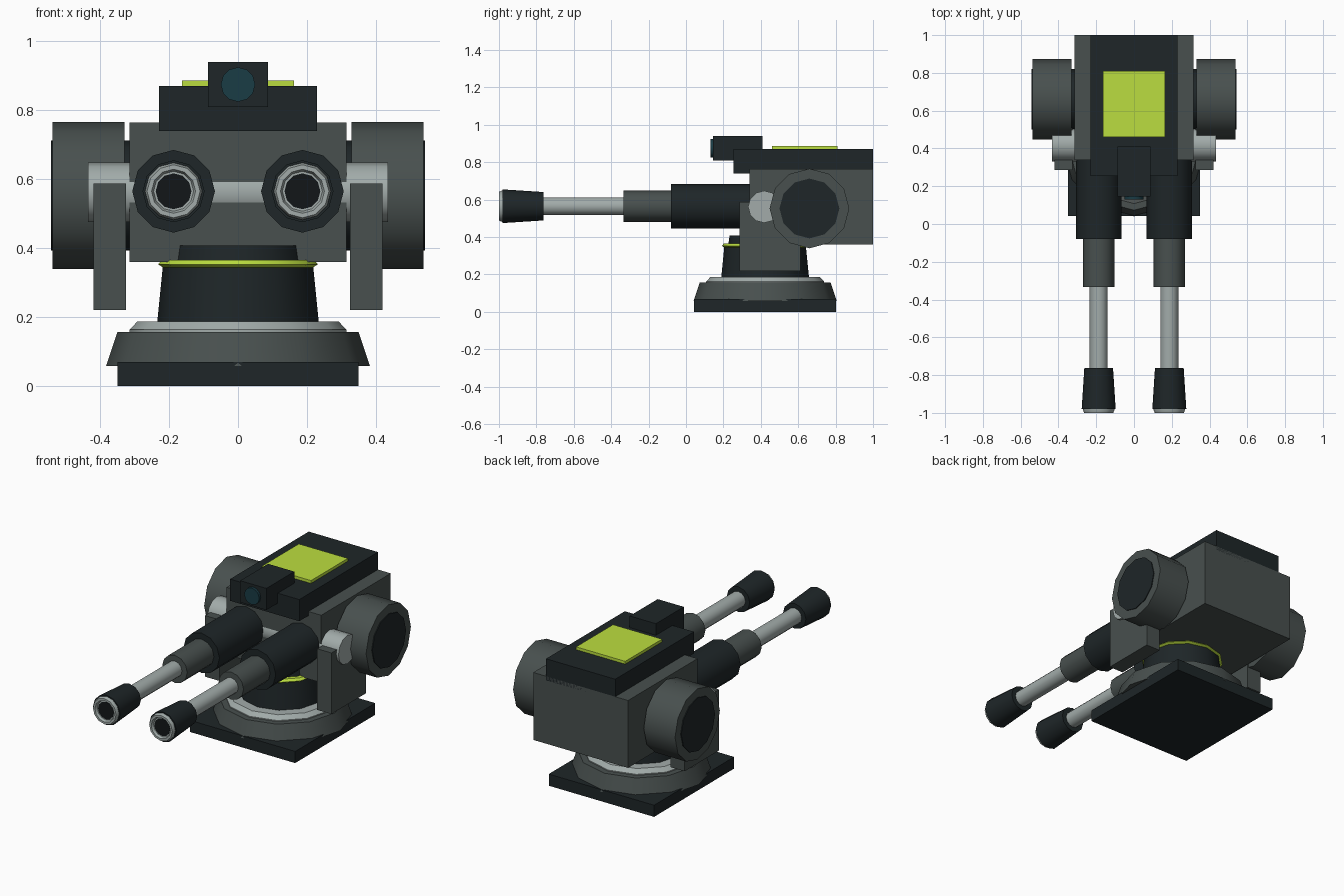
import bpy, bmesh
from math import sin, cos, tau, radians

if "Cube" in bpy.data.objects:
    bpy.data.objects.remove(bpy.data.objects["Cube"])

PALETTE = {
    "dark": (0.013, 0.019, 0.021, 1), "grey": (0.065, 0.08, 0.077, 1),
    "light": (0.36, 0.41, 0.40, 1), "lime": (0.50, 0.73, 0.05, 1),
    "lens": (0.01, 0.045, 0.06, 1), "bore": (0.006, 0.008, 0.009, 1),
}
MATS = {}
for key, rgba in PALETTE.items():
    MATS[key] = bpy.data.materials.new(key)
    MATS[key].diffuse_color = rgba


def finish(name, bm, mat):
    bmesh.ops.recalc_face_normals(bm, faces=bm.faces[:])
    me = bpy.data.meshes.new(name)
    bm.to_mesh(me)
    bm.free()
    me.materials.append(MATS[mat])
    ob = bpy.data.objects.new(name, me)
    bpy.context.collection.objects.link(ob)
    return ob


def box(name, x, y, z, mat):
    """Box from (min, max) pairs."""
    bm = bmesh.new()
    bmesh.ops.create_cube(bm, size=1)
    for v in bm.verts:
        v.co = [lo + (c + 0.5) * (hi - lo) for c, (lo, hi) in zip(v.co, (x, y, z))]
    return finish(name, bm, mat)


def lathe(name, axis, centre, profile, mat, sides=12):
    """Revolve (radius, position) pairs about an axis through centre."""
    bm = bmesh.new()
    rings = []
    for r, h in profile:
        ring = []
        for i in range(sides):
            a, b = r * cos(tau * i / sides), r * sin(tau * i / sides)
            p = {"x": (h, a, b), "y": (a, h, b), "z": (a, b, h)}[axis]
            ring.append(bm.verts.new([c + d for c, d in zip(centre, p)]))
        rings.append(ring)
    for lo, hi in zip(rings, rings[1:]):
        for i in range(sides):
            j = (i + 1) % sides
            bm.faces.new((lo[i], lo[j], hi[j], hi[i]))
    bm.faces.new(rings[0])
    bm.faces.new(rings[-1])
    ob = finish(name, bm, mat)
    bpy.ops.object.select_all(action="DESELECT")
    ob.select_set(True)
    bpy.context.view_layer.objects.active = ob
    bpy.ops.object.shade_smooth_by_angle(angle=radians(35))
    return ob


# Base and turning pedestal
MID = (0, 0.423, 0)
box("base_plate", (-0.35, 0.35), (0.043, 0.803), (0, 0.07), "dark")
lathe("base_ring", "z", MID, [(0.383, 0.058), (0.35, 0.157)], "grey")
lathe("bearing_ring", "z", MID, [(0.315, 0.15), (0.315, 0.163), (0.292, 0.187)], "light")
lathe("pedestal", "z", MID, [(0.235, 0.18), (0.218, 0.35)], "dark")
lathe("pedestal_band", "z", MID,
      [(0.215, 0.342), (0.232, 0.353), (0.22, 0.366)], "lime")
lathe("pedestal_neck", "z", MID, [(0.197, 0.36), (0.19, 0.408)], "dark")

# Housing, roof and sight
box("housing", (-0.315, 0.315), (0.34, 1), (0.36, 0.765), "grey")
box("roof", (-0.23, 0.23), (0.253, 1), (0.74, 0.87), "dark")
box("roof_panel", (-0.163, 0.163), (0.46, 0.81), (0.865, 0.887), "lime")
box("sight", (-0.087, 0.087), (0.145, 0.41), (0.81, 0.94), "dark")
lathe("sight_lens", "y", (0, 0, 0.875), [(0.05, 0.15), (0.05, 0.13)], "lens")

# Trunnion, yoke arms, drums and barrels on both sides
lathe("trunnion", "x", (0, 0.418, 0.562), [(0.086, -0.435), (0.086, 0.435)], "light")
for side, s in (("left", -1), ("right", 1)):
    box("yoke_arm_" + side, sorted((s * 0.325, s * 0.42)), (0.287, 0.613),
        (0.22, 0.587), "grey")
    hub = (0, 0.66, 0.553)
    lathe("drum_" + side, "x", hub, [(0.213, s * 0.33), (0.213, s * 0.538)], "grey")
    lathe("drum_core_" + side, "x", hub, [(0.16, s * 0.31), (0.16, s * 0.543)], "dark")

    gun = (s * 0.187, 0, 0.565)
    lathe("barrel_sleeve_" + side, "y", gun, [(0.12, 0.36), (0.12, -0.08)], "dark")
    lathe("barrel_collar_" + side, "y", gun, [(0.083, -0.07), (0.083, -0.333)], "grey")
    lathe("barrel_" + side, "y", gun, [(0.048, -0.05), (0.048, -0.77)], "light")
    lathe("muzzle_" + side, "y", gun, [(0.076, -0.763), (0.09, -0.98)], "dark")
    lathe("muzzle_rim_" + side, "y", gun,
          [(0.083, -0.96), (0.083, -0.985), (0.077, -1), (0.064, -1), (0.058, -0.985)],
          "light")
    lathe("bore_" + side, "y", gun, [(0.052, -0.975), (0.052, -0.987)], "bore")

for m in bpy.data.materials:
    if m.users and not m.is_grease_pencil:
        m.use_nodes = True
        m.node_tree.nodes["Principled BSDF"].inputs["Base Color"].default_value = m.diffuse_color
